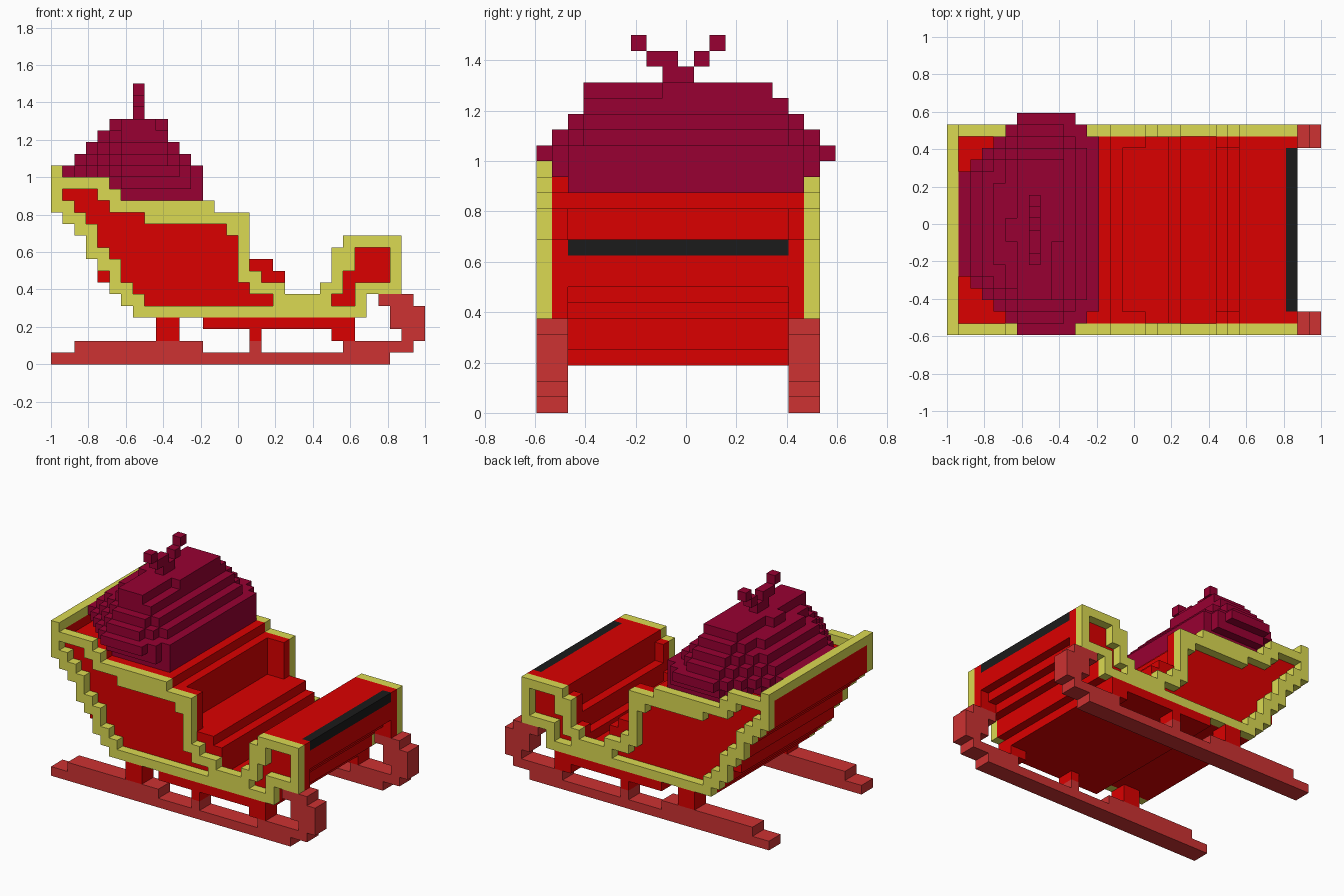
import bpy, bmesh
from mathutils import Vector

if "Cube" in bpy.data.objects:
    bpy.data.objects.remove(bpy.data.objects["Cube"], do_unlink=True)

U = 1 / 16                              # one block
ORIGIN = Vector((-1, -9.5 * U, 0))


def material(name, rgb):
    m = bpy.data.materials.new(name)
    m.use_nodes = True
    m.diffuse_color = (*rgb, 1)
    m.node_tree.nodes["Principled BSDF"].inputs["Base Color"].default_value = (*rgb, 1)
    return m


RED = material("sleigh red", (0.71, 0.0, 0.0))
GOLD = material("trim gold", (0.71, 0.70, 0.085))
PLUM = material("bag plum", (0.315, 0.0, 0.032))
RUST = material("runner rust", (0.61, 0.032, 0.032))
BLACK = material("strip black", (0.011, 0.011, 0.011))


def box(x0, x1, y0, y1, z0, z1):
    """Block cells in a half-open box."""
    return {(x, y, z) for x in range(x0, x1) for y in range(y0, y1) for z in range(z0, z1)}


def rows(table, y0, y1):
    """Cells of a side profile: level -> list of x spans, extruded over y."""
    out = set()
    for z, spans in table.items():
        for a, b in spans:
            out |= box(a, b, y0, y1, z, z + 1)
    return out


def build(name, cells, mat):
    """Skin a set of cells with only its outside faces, then merge flat areas."""
    bm = bmesh.new()
    verts = {}

    def vert(p):
        if p not in verts:
            verts[p] = bm.verts.new(ORIGIN + Vector(p) * U)
        return verts[p]

    for c in sorted(cells):
        for axis in range(3):
            u, v = (axis + 1) % 3, (axis + 2) % 3
            for side in (0, 1):
                n = list(c)
                n[axis] += 2 * side - 1
                if tuple(n) in cells:
                    continue
                quad = []
                for du, dv in ((0, 0), (1, 0), (1, 1), (0, 1)):
                    p = list(c)
                    p[axis] += side
                    p[u] += du
                    p[v] += dv
                    quad.append(vert(tuple(p)))
                bm.faces.new(quad if side else quad[::-1])
    bmesh.ops.dissolve_limit(bm, angle_limit=0.01, verts=bm.verts[:], edges=bm.edges[:])
    me = bpy.data.meshes.new(name)
    bm.to_mesh(me)
    bm.free()
    me.materials.append(mat)
    ob = bpy.data.objects.new(name, me)
    bpy.context.scene.collection.objects.link(ob)
    return ob


# Side trim: outer profile with the recessed panels taken out
outer = {15: [(0, 5)], 14: [(0, 6)], 13: [(0, 14)], 12: [(1, 17)], 11: [(2, 17)],
         10: [(3, 17), (25, 30)], 9: [(3, 17), (24, 30)], 8: [(4, 17), (24, 30)],
         7: [(5, 18), (24, 30)], 6: [(5, 20), (23, 30)], 5: [(6, 27)], 4: [(7, 27)]}
panel = {14: [(1, 4)], 13: [(2, 5)], 12: [(3, 8)], 11: [(4, 15)], 10: [(4, 16)],
         9: [(5, 16), (26, 29)], 8: [(6, 16), (26, 29)], 7: [(6, 16), (25, 29)],
         6: [(7, 17), (25, 26)], 5: [(8, 19), (24, 26)]}
for name, y in (("right_side_trim", 0), ("left_side_trim", 17)):
    build(name, rows(outer, y, y + 1) - rows(panel, y, y + 1) | box(0, 1, y, y + 1, 16, 17), GOLD)
build("back_rail", box(0, 1, 1, 17, 16, 17), GOLD)

# Gift bag: level -> (first x, side inset of each x column), widest at level 16
layers = {14: (3, (5, 4, 3, 2, 2, 2, 2, 2, 2, 2)),
          15: (2, (5, 4, 3, 2, 1, 1, 1, 1, 1, 1, 2)),
          16: (1, (5, 4, 3, 2, 1, 0, 0, 0, 0, 0, 1, 2)),
          17: (2, (5, 4, 3, 2, 1, 1, 1, 1, 2, 3)),
          18: (3, (5, 4, 3, 2, 2, 2, 2, 3)),
          19: (4, (6, 4, 3, 3, 3, 3)),
          20: (5, (8, 3, 3, 3))}
bag = set()
for z, (x0, insets) in layers.items():
    for x, k in enumerate(insets, x0):
        bag |= box(x, x + 1, k, 19 - k - (z == 20), z, z + 1)
bag |= box(9, 10, 8, 15, 20, 21)
build("gift_bag", bag, PLUM)

# Bag tie
tie = box(7, 8, 8, 10, 21, 22) | box(7, 8, 7, 9, 22, 23) | box(7, 8, 10, 11, 22, 23)
tie |= box(7, 8, 6, 7, 23, 24) | box(7, 8, 11, 12, 23, 24)
build("bag_tie", tie, PLUM)

# Body: each column is filled from the stepped hull up to its own height
hull_back = {4: 7, 5: 6, 6: 5, 7: 4, 8: 4, 9: 3, 10: 3, 11: 2, 12: 1, 13: 0, 14: 0, 15: 0}
hull_front = {4: 27, 5: 27, 6: 28, 7: 29}
heights = [(0, 1, 16), (1, 6, 15), (6, 14, 14), (14, 15, 13), (15, 19, 9), (19, 20, 8),
           (20, 23, 5), (23, 24, 6), (24, 25, 8), (25, 30, 11)]
body = set()
for a, b, top in heights:
    for x, y, z in box(a, b, 1, 17, 4, top):
        if hull_back[z] <= x < hull_front.get(z, 30):
            body.add((x, y, z))
for y in (1, 16):                       # arm rests, front cheeks and side skirts
    body |= box(15, 17, y, y + 1, 9, 13) | box(28, 30, y, y + 1, 6, 8)
    body |= box(23, 24, y, y + 1, 6, 7) | box(24, 25, y, y + 1, 8, 10)
strip = box(29, 30, 2, 16, 10, 11)
build("sleigh_body", body - bag - strip, RED)
build("front_strip", strip, BLACK)
build("floor_plate", box(13, 26, 0, 18, 3, 4), RED)

# Runners with curled tips, and their legs
runner = {0: [(0, 29)], 1: [(2, 13), (17, 18), (25, 31)], 2: [(30, 32)], 3: [(29, 32)],
          4: [(29, 32)], 5: [(28, 31)]}
for side, y in (("right", 0), ("left", 16)):
    build(side + "_runner", rows(runner, y, y + 2), RUST)
    for place, a, b, top in (("back", 9, 11, 4), ("middle", 17, 18, 3), ("front", 24, 26, 3)):
        build(f"{side}_{place}_leg", box(a, b, y, y + 2, 2, top), RED)
